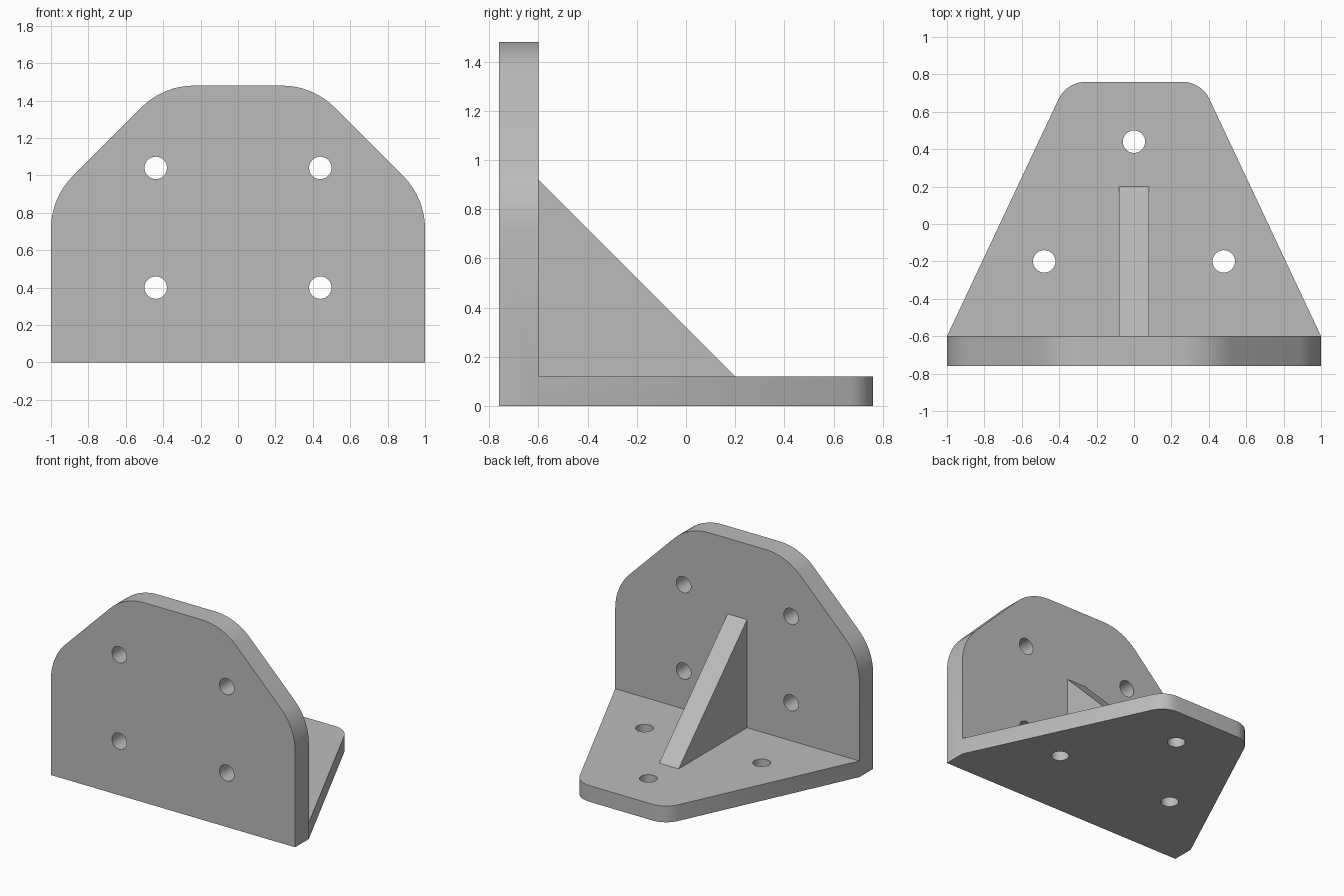
import bpy
import math
from mathutils import Vector

cube = bpy.data.objects.get("Cube")
if cube:
    bpy.data.objects.remove(cube, do_unlink=True)

grey = bpy.data.materials.new("light_grey_metal")
grey.use_nodes = True
grey.diffuse_color = (0.5, 0.5, 0.5, 1)
grey.node_tree.nodes["Principled BSDF"].inputs["Base Color"].default_value = (0.5, 0.5, 0.5, 1)


def rounded(corners, steps=8):
    """Outline from (x, y, radius) corners, each radius turned into an arc."""
    points = []
    for i, (x, y, radius) in enumerate(corners):
        here = Vector((x, y))
        if not radius:
            points.append(here)
            continue
        before = (Vector(corners[i - 1][:2]) - here).normalized()
        after = (Vector(corners[(i + 1) % len(corners)][:2]) - here).normalized()
        half = before.angle(after) / 2
        centre = here + (before + after).normalized() * radius / math.sin(half)
        start = here + before * radius / math.tan(half) - centre
        end = here + after * radius / math.tan(half) - centre
        turn = start.angle(end)
        for k in range(steps + 1):
            t = k / steps
            points.append(centre + (start * math.sin((1 - t) * turn)
                                    + end * math.sin(t * turn)) / math.sin(turn))
    return points


def prism(name, outline, place, low, high):
    """Extrude a flat outline from low to high; place maps (u, v, depth) to 3D."""
    n = len(outline)
    verts = [place(u, v, d) for d in (low, high) for u, v in outline]
    faces = [tuple(reversed(range(n))), tuple(range(n, 2 * n))]
    faces += [(i, (i + 1) % n, n + (i + 1) % n, n + i) for i in range(n)]
    mesh = bpy.data.meshes.new(name)
    mesh.from_pydata(verts, [], faces)
    mesh.materials.append(grey)
    obj = bpy.data.objects.new(name, mesh)
    bpy.context.collection.objects.link(obj)
    # Face normals outward whichever way the outline was mapped
    bpy.context.view_layer.objects.active = obj
    bpy.ops.object.select_all(action='DESELECT')
    obj.select_set(True)
    bpy.ops.object.mode_set(mode='EDIT')
    bpy.ops.mesh.select_all(action='SELECT')
    bpy.ops.mesh.normals_make_consistent(inside=False)
    bpy.ops.object.mode_set(mode='OBJECT')
    return obj


def combine(target, tool, operation):
    """Apply a boolean and discard the tool object."""
    mod = target.modifiers.new(operation.title(), 'BOOLEAN')
    mod.operation, mod.solver, mod.object = operation, 'EXACT', tool
    bpy.context.view_layer.objects.active = target
    bpy.ops.object.modifier_apply(modifier=mod.name)
    bpy.data.objects.remove(tool, do_unlink=True)


def upright(u, v, d):
    return (u, d, v)


def flat(u, v, d):
    return (u, v, d)


def sideways(u, v, d):
    return (d, u, v)


def circle(x, y, radius=0.06, sides=32):
    return [(x + radius * math.cos(math.tau * i / sides),
             y + radius * math.sin(math.tau * i / sides)) for i in range(sides)]


# Upright plate with rounded shoulders
bracket = prism("mounting_bracket", rounded([
    (-1, 0, 0), (1, 0, 0), (1, 0.88, 0.4), (0.4, 1.48, 0.4),
    (-0.4, 1.48, 0.4), (-1, 0.88, 0.4)]), upright, -0.76, -0.6)

# Tapered foot plate, tucked into the upright
foot = prism("foot_plate", rounded([
    (-0.98, -0.68, 0), (0.98, -0.68, 0), (1, -0.6, 0),
    (0.36, 0.76, 0.16), (-0.36, 0.76, 0.16), (-1, -0.6, 0)]), flat, 0, 0.12)
combine(bracket, foot, 'UNION')

# Triangular gusset, tucked into both plates
gusset = prism("gusset", [(-0.66, 0.06), (0.2, 0.06), (0.2, 0.12),
                          (-0.6, 0.92), (-0.66, 0.92)], sideways, -0.08, 0.08)
combine(bracket, gusset, 'UNION')

# Bolt holes through the upright and the foot
for x in (-0.44, 0.44):
    for z in (0.4, 1.04):
        combine(bracket, prism("hole", circle(x, z), upright, -0.9, -0.5), 'DIFFERENCE')
for x, y in ((0, 0.44), (-0.48, -0.2), (0.48, -0.2)):
    combine(bracket, prism("hole", circle(x, y), flat, -0.1, 0.2), 'DIFFERENCE')

# Smooth arcs and holes, keep plate edges crisp
bpy.ops.object.select_all(action='DESELECT')
bracket.select_set(True)
bpy.context.view_layer.objects.active = bracket
bpy.ops.object.shade_smooth_by_angle(angle=math.radians(30))
